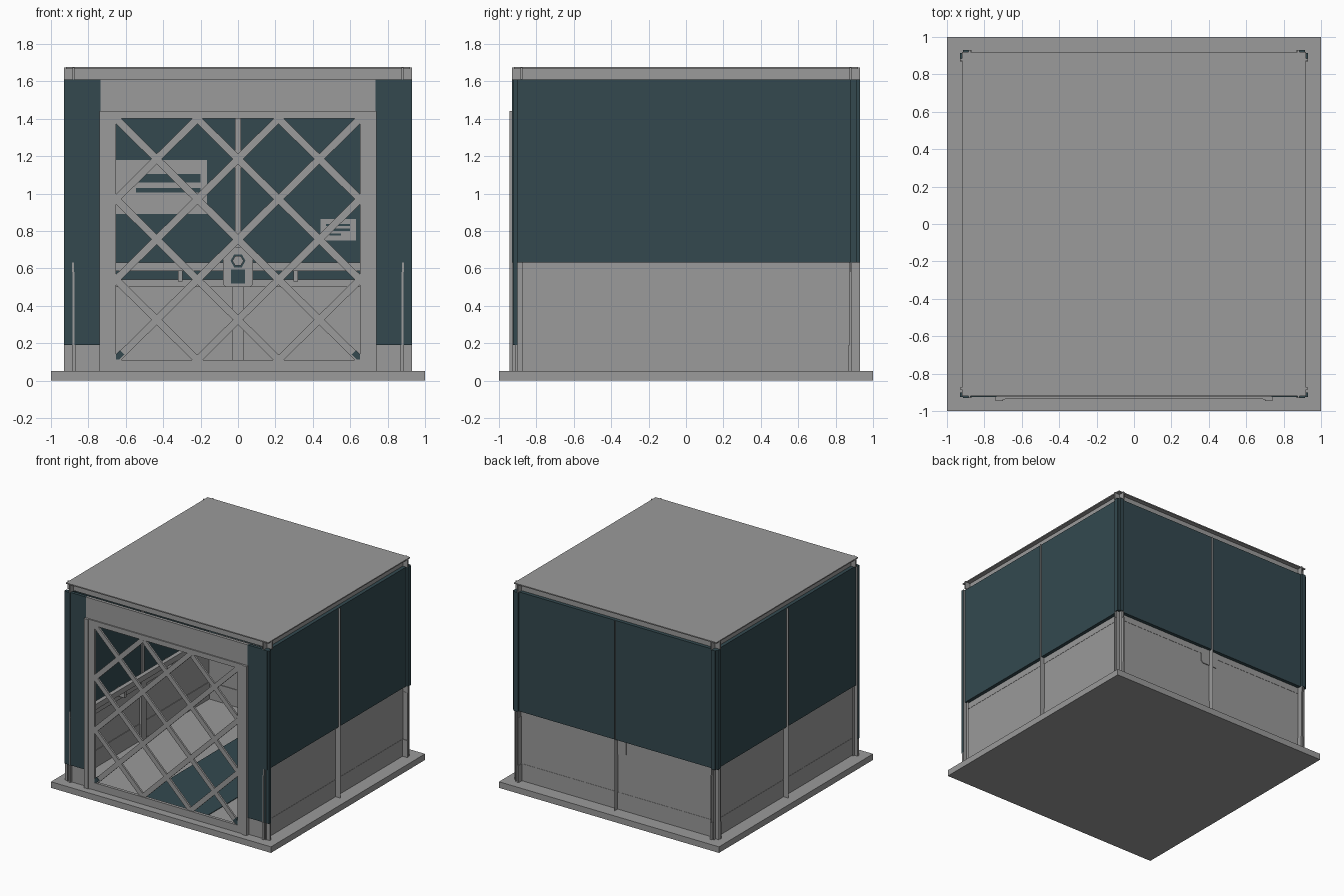
import bpy, math
from mathutils import Matrix

if "Cube" in bpy.data.objects:
    bpy.data.objects.remove(bpy.data.objects["Cube"])


def material(name, rgb):
    m = bpy.data.materials.new(name)
    m.diffuse_color = (*rgb, 1)
    m.use_nodes = True
    m.node_tree.nodes["Principled BSDF"].inputs["Base Color"].default_value = m.diffuse_color
    return m


GRAY = material("gray_metal", (0.325, 0.325, 0.325))
TEAL = material("dark_teal", (0.033, 0.066, 0.078))


def finish(name, verts, faces, mat, rot=0):
    me = bpy.data.meshes.new(name)
    me.from_pydata(verts, [], faces)
    me.transform(Matrix.Rotation(rot, 4, 'Z'))
    me.materials.append(mat)
    ob = bpy.data.objects.new(name, me)
    bpy.context.collection.objects.link(ob)
    return ob


def prism(name, outline, y0, y1, mat, rot=0):
    """Extrude an x/z outline (counter-clockwise seen from the front) from y0 to y1."""
    n = len(outline)
    verts = [(x, y0, z) for x, z in outline] + [(x, y1, z) for x, z in outline]
    faces = [tuple(range(n)), tuple(range(2 * n - 1, n - 1, -1))]
    faces += [((i + 1) % n, i, n + i, n + (i + 1) % n) for i in range(n)]
    return finish(name, verts, faces, mat, rot)


def box(name, x0, x1, y0, y1, z0, z1, mat, rot=0):
    return prism(name, [(x0, z0), (x1, z0), (x1, z1), (x0, z1)], y0, y1, mat, rot)


W = 0.93      # half width of the cabin
P = 0.915     # outer face of the teal panels
L = 0.885     # outer face of the recessed lower walls and cornice
IN = 0.875    # inner face of the walls

# Floor slab with a runner down the middle
box("floor_slab", -1, 1, -1, 1, 0, 0.05, GRAY)
box("floor_runner", -0.3, 0.3, -0.88, 0.87, 0.05, 0.055, TEAL)

# Roof: thin top plate over recessed cornice boards that cross at the corners
box("roof_plate", -0.92, 0.92, -0.92, 0.92, 1.667, 1.676, GRAY)
for i in range(4):
    box("roof_cornice", -W, W, IN, L, 1.61, 1.675, GRAY, i * math.pi / 2)

# Three closed walls, drawn at the back and turned into place
for side, rot in (("back", 0), ("left", math.pi / 2), ("right", -math.pi / 2)):
    box(side + "_upper_panel", -W, W, IN + 0.002, P, 0.63, 1.61, TEAL, rot)
    box(side + "_inner_panel", -0.87, 0.87, IN - 0.002, IN + 0.002, 0.54, 1.61, TEAL, rot)
    box(side + "_wall_trim", -W, W, IN + 0.002, L + 0.002, 0.58, 0.63, GRAY, rot)
    box(side + "_lower_panel", -W, W, IN, L, 0.19, 0.58, GRAY, rot)
    box(side + "_inner_ledge", -0.87, 0.87, IN - 0.015, IN, 0.50, 0.54, GRAY, rot)
    box(side + "_skirting", -W, W, IN - 0.005, L + 0.002, 0.05, 0.19, GRAY, rot)
    box(side + "_post_upper", -0.015, 0.015, IN - 0.015, IN, 0.54, 1.61, GRAY, rot)
    box(side + "_post_lower", -0.03, 0.03, IN - 0.02, IN, 0.05, 0.54, GRAY, rot)
    # Thin upright fin on the outside
    finish(side + "_outer_fin", [(0, IN, 0.05), (0, W, 0.05), (0, W, 1.61), (0, IN, 1.61)],
           [(0, 1, 2, 3)], GRAY, rot)
    # Handrail on brackets
    box(side + "_handrail", -0.78, 0.78, IN - 0.08, IN - 0.045, 0.585, 0.63, GRAY, rot)
    for x in (-0.31, 0.31):
        box(side + "_rail_bracket", x - 0.012, x + 0.012, IN - 0.07, IN,
            0.53, 0.60, GRAY, rot)

# Thin corner angles
for i in range(4):
    for s in (-1, 1):
        x = s * 0.9
        finish("corner_angle", [(x, IN, 0.05), (x, W, 0.05), (x, W, 1.61), (x, IN, 1.61)],
               [(0, 1, 2, 3)], GRAY, i * math.pi / 2)

# Front wall around the doorway
for s in (-1, 1):
    a, b = sorted((s * 0.735, s * W))
    box("front_side_panel", a, b, -0.925, -0.90, 0.19, 1.61, TEAL)
    box("front_side_base", a, b, -0.915, -0.90, 0.05, 0.19, GRAY)
    a, b = sorted((s * 0.70, s * 0.74))
    box("door_jamb", a, b, -0.945, -0.90, 0.05, 1.44, GRAY)
    a, b = sorted((s * 0.69, s * 0.70))
    box("door_jamb_lip", a, b, -0.938, -0.90, 0.05, 1.44, GRAY)
box("door_header", -0.735, 0.735, -0.925, -0.90, 1.44, 1.61, GRAY)

# Gate frame
GY0, GY1 = -0.935, -0.91
for s in (-1, 1):
    a, b = sorted((s * 0.652, s * 0.69))
    box("gate_stile", a, b, GY0, GY1, 0.05, 1.44, GRAY)
box("gate_top_rail", -0.652, 0.652, GY0, GY1, 1.40, 1.44, GRAY)
box("gate_bottom_rail", -0.652, 0.652, GY0, GY1, 0.05, 0.11, GRAY)

# Lattice bars: a six by six grid of cells crossed by diagonals
CELL_X, CELL_Z, HALF = 1.304 / 6, 1.29 / 6, 0.0195


def lattice_bar(p, q, y0, y1):
    (ax, az), (bx, bz) = p, q
    length = math.hypot(bx - ax, bz - az)
    nx, nz = -(bz - az) / length * HALF, (bx - ax) / length * HALF
    prism("gate_lattice_bar", [(ax - nx, az - nz), (bx - nx, bz - nz),
                               (bx + nx, bz + nz), (ax + nx, az + nz)], y0, y1, GRAY)


for k in (-4, -2, 0, 2, 4):
    u0, u1 = max(0, k), min(6, 6 + k)
    z0, z1 = 0.11 + (u0 - k) * CELL_Z, 0.11 + (u1 - k) * CELL_Z
    x0, x1 = -0.652 + u0 * CELL_X, -0.652 + u1 * CELL_X
    lattice_bar((x0, z0), (x1, z1), -0.930, -0.915)
    lattice_bar((-x1, z1), (-x0, z0), -0.929, -0.914)

# Dark tips where the long diagonals meet the lower gate corners
for s in (-1, 1):
    pts = [(-0.652, 0.112), (-0.636, 0.112), (-0.608, 0.138),
           (-0.632, 0.162), (-0.652, 0.142)]
    if s > 0:
        pts = [(-x, z) for x, z in reversed(pts)]
    prism("gate_corner_tip", pts, -0.934, -0.913, TEAL)

# Notice plates on the inside of the back wall
N = IN - 0.01
box("large_notice", -0.70, -0.165, N, IN, 0.89, 1.18, GRAY)
box("large_notice_stripe", -0.545, -0.20, N - 0.003, N, 1.06, 1.105, TEAL)
box("large_notice_stripe", -0.545, -0.20, N - 0.003, N, 1.005, 1.03, TEAL)
box("small_notice", 0.44, 0.63, N, IN, 0.75, 0.865, GRAY)
box("small_notice_stripe", 0.47, 0.60, N - 0.003, N, 0.825, 0.838, TEAL)
box("small_notice_stripe", 0.51, 0.60, N - 0.003, N, 0.80, 0.812, TEAL)
box("small_notice_stripe", 0.49, 0.55, N - 0.003, N, 0.775, 0.787, TEAL)

# Control box in the middle of the back wall
F = IN - 0.09
prism("control_box", [(-0.065, 0.50), (0.065, 0.50), (0.08, 0.515), (0.08, 0.67),
                      (0.04, 0.715), (-0.04, 0.715), (-0.08, 0.67), (-0.08, 0.515)],
      F, L + 0.006, GRAY)
box("control_window", -0.037, 0.037, F - 0.005, F, 0.52, 0.595, TEAL)


def hexagon(r):
    return [(r * math.cos(i * math.pi / 3), 0.64 + r * math.sin(i * math.pi / 3))
            for i in range(6)]


prism("control_knob_ring", hexagon(0.04), F - 0.006, F, TEAL)
prism("control_knob", hexagon(0.03), F - 0.02, F, GRAY)
